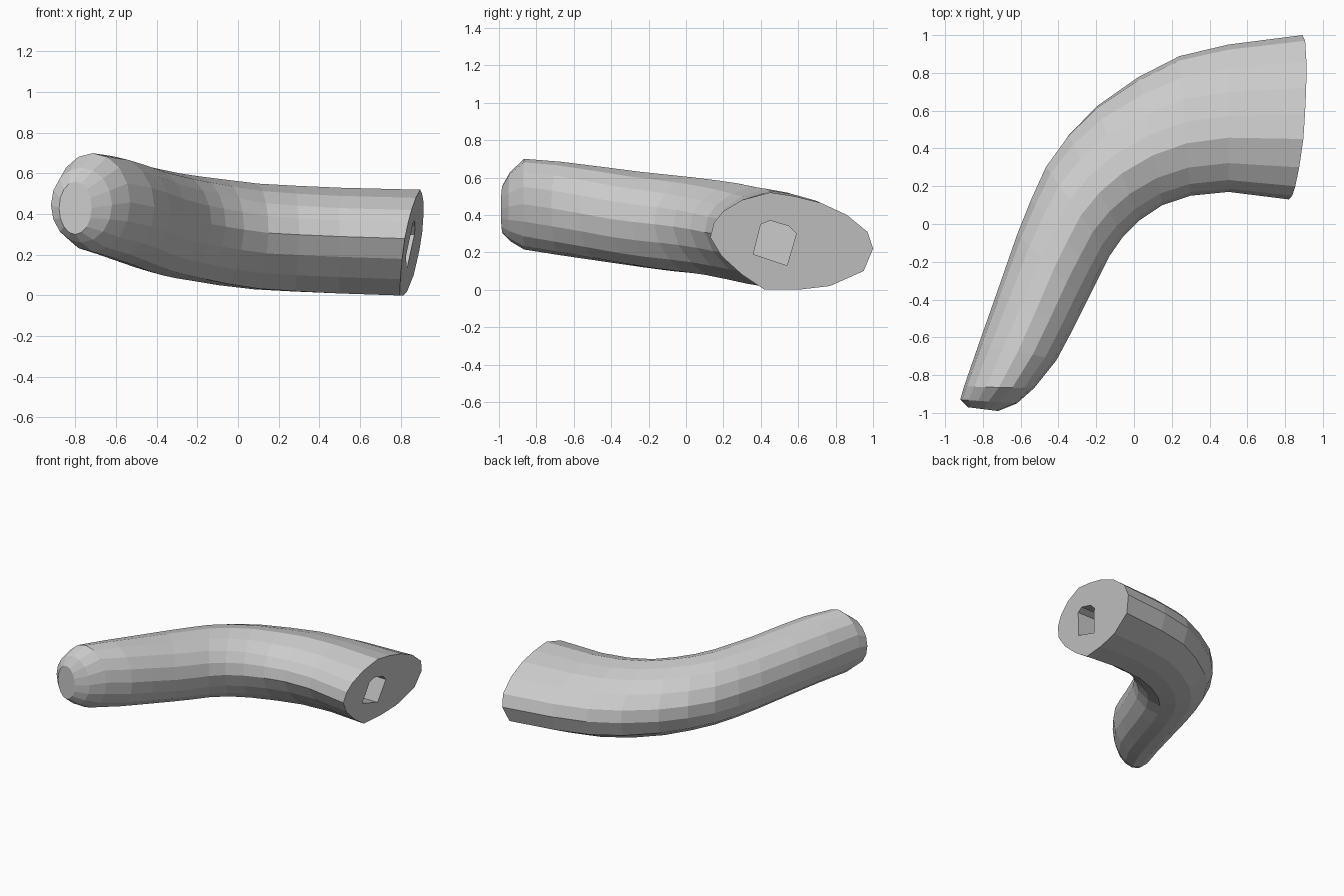
import bpy, bmesh
from math import cos, sin, pi
from mathutils import Vector

if "Cube" in bpy.data.objects:
    bpy.data.objects.remove(bpy.data.objects["Cube"])

# Cross-section at the wide cut end (y, z), clockwise from the inner edge
END = [(.13, .28), (.15, .36), (.20, .42), (.30, .48), (.45, .52), (.58, .50),
       (.72, .465), (.86, .40), (.97, .31), (1.0, .22), (.95, .10), (.77, .02),
       (.60, 0), (.42, 0), (.30, .08), (.19, .18)]
N = len(END)
end_uv = [((y - .13) / .87, z / .52) for y, z in END]
round_uv = [(.5 - .5 * cos(2 * pi * i / N), .5 + .5 * sin(2 * pi * i / N)) for i in range(N)]

# Stations: inner edge xy, outer edge xy, bottom z, top z, blend toward end profile
STATIONS = [
    ((.82, .13), (.89, 1.0), 0, .52, 1),
    ((.50, .17), (.50, .95), .01, .53, 1),
    ((.30, .15), (.24, .89), .02, .54, .95),
    ((.15, .10), (.02, .78), .03, .55, .85),
    ((.03, .02), (-.20, .63), .05, .57, .7),
    ((-.06, -.07), (-.35, .48), .07, .585, .55),
    ((-.13, -.17), (-.47, .31), .085, .60, .4),
    ((-.19, -.29), (-.55, .13), .10, .615, .3),
    ((-.25, -.41), (-.62, -.05), .12, .63, .2),
    ((-.33, -.57), (-.73, -.37), .155, .66, .1),
    ((-.41, -.72), (-.82, -.63), .185, .685, 0),
    ((-.53, -.87), (-.90, -.86), .215, .70, 0),
    ((-.62, -.95), (-.92, -.93), .26, .63, 0),
    ((-.72, -.99), (-.88, -.97), .30, .56, 0),
]


def end_plane_x(y, z):
    return .755 + .095 * y + .19 * z


def loft(name, rings):
    bm = bmesh.new()
    vs = [[bm.verts.new(p) for p in r] for r in rings]
    n = len(rings[0])
    for a, b in zip(vs, vs[1:]):
        for i in range(n):
            j = (i + 1) % n
            bm.faces.new((a[i], a[j], b[j], b[i]))
    bm.faces.new(vs[0])
    bm.faces.new(vs[-1])
    bmesh.ops.recalc_face_normals(bm, faces=bm.faces)
    me = bpy.data.meshes.new(name)
    bm.to_mesh(me)
    bm.free()
    ob = bpy.data.objects.new(name, me)
    bpy.context.collection.objects.link(ob)
    return ob


# Curved grip body
rings = []
for k, (inner, outer, z0, z1, t) in enumerate(STATIONS):
    a, b = Vector(inner), Vector(outer)
    ring = []
    for (ue, ve), (ur, vr) in zip(end_uv, round_uv):
        p = a.lerp(b, ur + (ue - ur) * t)
        z = z0 + (z1 - z0) * (vr + (ve - vr) * t)
        x = end_plane_x(p.y, z) if k == 0 else p.x
        ring.append((x, p.y, z))
    rings.append(ring)
grip = loft("curved_grip", rings)

# Socket cut into the wide end
SLOT = [(.36, .19), (.40, .35), (.45, .37), (.55, .34), (.59, .30), (.54, .13)]
cutter = loft("socket_cutter", [[(x, y, z) for y, z in SLOT] for x in (1.1, .35)])
cutter.hide_render = True
mod = grip.modifiers.new("socket", 'BOOLEAN')
mod.operation = 'DIFFERENCE'
mod.solver = 'EXACT'
mod.object = cutter
bpy.context.view_layer.objects.active = grip
bpy.ops.object.modifier_apply(modifier=mod.name)
bpy.data.objects.remove(cutter)
